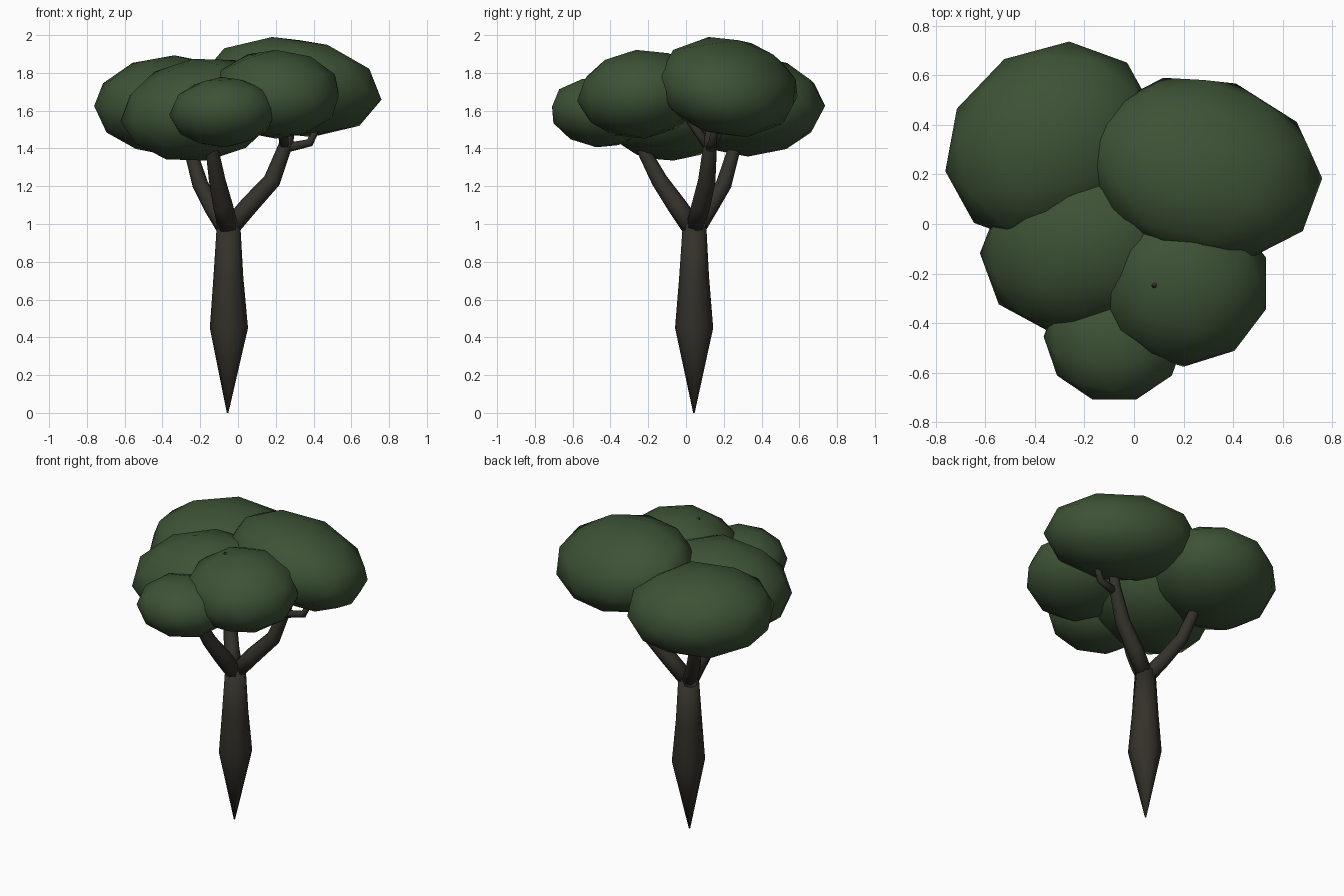
import bpy
import bmesh
from math import cos, sin, pi, radians
from mathutils import Matrix, Vector, Euler

cube = bpy.data.objects.get("Cube")
if cube:
    bpy.data.objects.remove(cube, do_unlink=True)


def material(name, rgb):
    mat = bpy.data.materials.new(name)
    mat.use_nodes = True
    mat.diffuse_color = (*rgb, 1)
    bsdf = mat.node_tree.nodes["Principled BSDF"]
    bsdf.inputs["Base Color"].default_value = (*rgb, 1)
    bsdf.inputs["Roughness"].default_value = 0.9
    return mat


LEAF = material("dark leaf green", (0.047, 0.086, 0.037))
BARK = material("dark bark brown", (0.034, 0.031, 0.023))


def finish(bm, name, mat):
    bmesh.ops.recalc_face_normals(bm, faces=bm.faces)
    mesh = bpy.data.meshes.new(name)
    bm.to_mesh(mesh)
    bm.free()
    mesh.materials.append(mat)
    mesh.shade_smooth()
    obj = bpy.data.objects.new(name, mesh)
    bpy.context.collection.objects.link(obj)
    return obj


def limb(name, points, sides=8):
    """Tapered tube through (x, y, z, radius) points."""
    bm = bmesh.new()
    centres = [Vector(p[:3]) for p in points]
    rings = []
    for i, p in enumerate(points):
        ahead = centres[min(i + 1, len(points) - 1)]
        behind = centres[max(i - 1, 0)]
        turn = Vector((0, 0, 1)).rotation_difference(ahead - behind)
        ring = []
        for k in range(sides):
            a = 2 * pi * k / sides
            offset = turn @ Vector((cos(a), sin(a), 0))
            ring.append(bm.verts.new(centres[i] + offset * p[3]))
        rings.append(ring)
    for low, high in zip(rings, rings[1:]):
        for k in range(sides):
            n = (k + 1) % sides
            bm.faces.new((low[k], low[n], high[n], high[k]))
    bm.faces.new(rings[0])
    bm.faces.new(rings[-1])
    return finish(bm, name, BARK)


def clump(name, centre, size, yaw=0, tilt_x=0, tilt_y=0, spin=0):
    """Low-poly ball of leaves: spun, squashed, turned by yaw, then leaned."""
    bm = bmesh.new()
    bmesh.ops.create_icosphere(bm, subdivisions=2, radius=1)
    lean = Euler((radians(tilt_x), radians(tilt_y), 0)).to_matrix().to_4x4()
    turn = lean @ Matrix.Rotation(radians(yaw), 4, "Z")
    squash = Matrix.Diagonal((*size, 1)) @ Matrix.Rotation(radians(spin), 4, "Z")
    bm.transform(Matrix.Translation(centre) @ turn @ squash)
    return finish(bm, name, LEAF)


# Trunk, pointed at the root and swollen low down
limb("trunk", [(-0.055, 0.042, 0, 0.004), (-0.048, 0.043, 0.45, 0.101),
               (-0.051, 0.043, 0.72, 0.079), (-0.05, 0.045, 1.0, 0.062)])

# Main branches
limb("left_branch", [(-0.05, 0.045, 0.97, 0.05), (0.06, 0.08, 1.1, 0.05),
                     (0.18, 0.11, 1.23, 0.046), (0.26, 0.13, 1.44, 0.035),
                     (0.28, 0.15, 1.6, 0.025)])
limb("right_branch", [(-0.06, 0.05, 0.97, 0.05), (-0.13, 0.12, 1.08, 0.046),
                      (-0.2, 0.2, 1.21, 0.042), (-0.25, 0.25, 1.38, 0.034),
                      (-0.29, 0.29, 1.55, 0.025)])
limb("front_branch", [(-0.05, 0.04, 0.97, 0.055), (-0.08, -0.05, 1.1, 0.052),
                      (-0.11, -0.14, 1.23, 0.044), (-0.135, -0.22, 1.38, 0.035),
                      (-0.15, -0.28, 1.55, 0.025)])

# Twigs forking off the left branch
limb("outer_twig", [(0.24, 0.125, 1.4, 0.026), (0.38, 0.14, 1.43, 0.022),
                    (0.44, 0.16, 1.55, 0.015)])
limb("inner_twig", [(0.25, 0.125, 1.4, 0.026), (0.22, 0.02, 1.55, 0.022),
                    (0.08, -0.25, 1.9, 0.01)])

# Leaf clumps
clump("back_right_leaves", (-0.337, 0.328, 1.625), (0.45, 0.385, 0.268),
      yaw=36, spin=-6)
clump("back_left_leaves", (0.285, 0.222, 1.725), (0.485, 0.378, 0.257),
      yaw=-14, tilt_x=-12, tilt_y=9, spin=30)
clump("middle_leaves", (-0.2, -0.08, 1.605), (0.435, 0.355, 0.272),
      yaw=20, tilt_x=3, tilt_y=-8)
clump("front_left_leaves", (0.2, -0.24, 1.687), (0.35, 0.338, 0.236), tilt_x=6)
clump("front_leaves", (-0.078, -0.455, 1.592), (0.287, 0.268, 0.187),
      tilt_x=-6, tilt_y=-3, spin=18)
